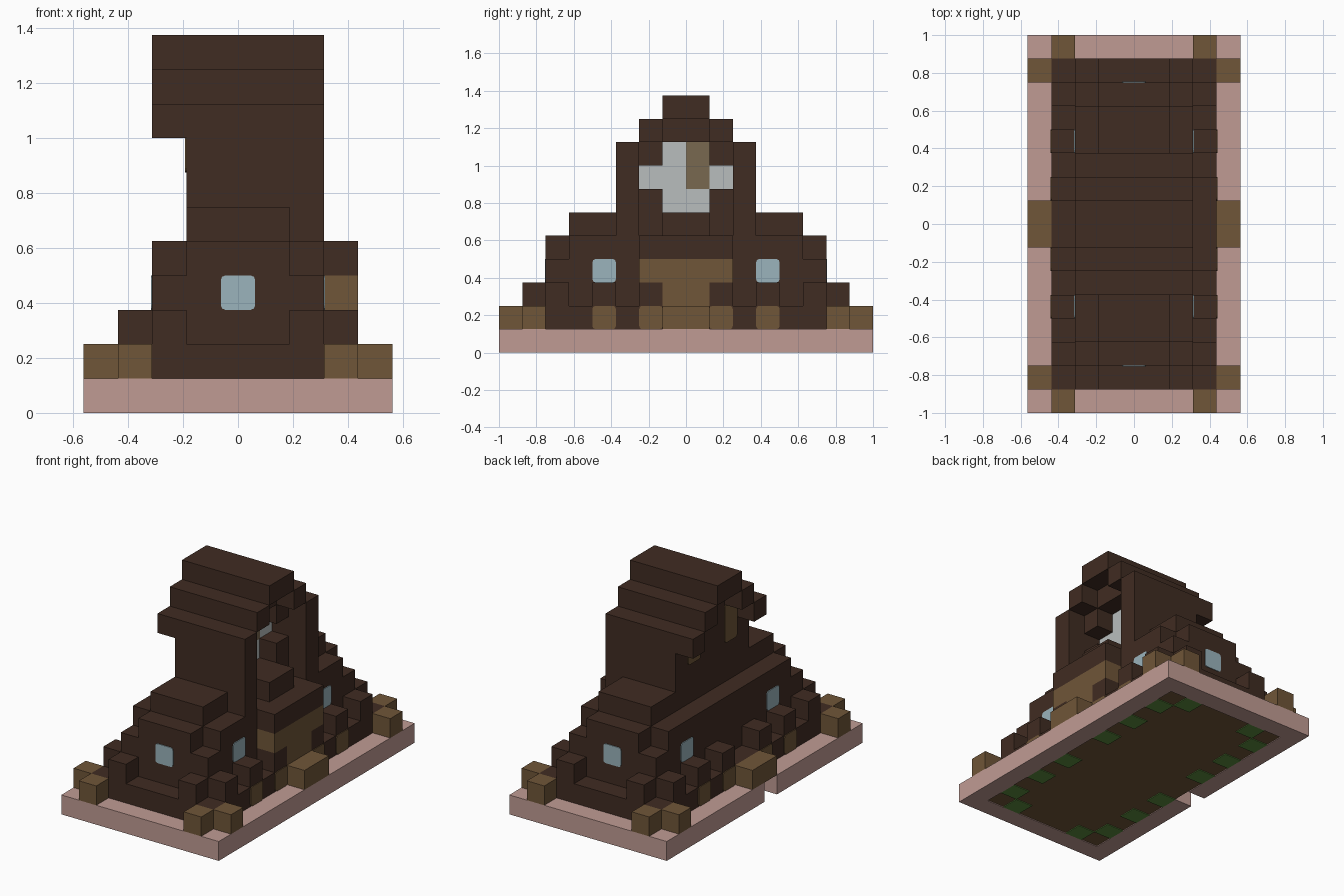
import bpy, bmesh
from mathutils import Vector

cube = bpy.data.objects.get("Cube")
if cube:
    bpy.data.objects.remove(cube)

U = 0.125      # edge of one block
T = 0.04       # thickness of painted plates, in blocks


def material(name, r, g, b):
    m = bpy.data.materials.new(name)
    m.use_nodes = True
    m.diffuse_color = (r, g, b, 1)
    m.node_tree.nodes["Principled BSDF"].inputs["Base Color"].default_value = (r, g, b, 1)
    return m


PINK = material("pink_stone", 0.53, 0.33, 0.295)
BROWN = material("dark_brown", 0.051, 0.025, 0.016)
WOOD = material("wood", 0.162, 0.093, 0.040)
BLUE = material("window_blue", 0.328, 0.456, 0.503)
GREY = material("pale_glass", 0.485, 0.515, 0.515)
OLIVE = material("olive_wood", 0.188, 0.138, 0.080)
GREEN = material("grass_green", 0.107, 0.254, 0.048)


def part(name, mat, boxes, mirror="", round_axis=None):
    """Boxes are (x0, x1, y0, y1, z0, z1) in blocks, copied across the mirror axes."""
    boxes = list(boxes)
    if "x" in mirror:
        boxes += [(-b[1], -b[0], *b[2:]) for b in boxes]
    if "y" in mirror:
        boxes += [(*b[:2], -b[3], -b[2], *b[4:]) for b in boxes]
    bm = bmesh.new()
    for x0, x1, y0, y1, z0, z1 in boxes:
        verts = bmesh.ops.create_cube(bm, size=1)["verts"]
        size = Vector((x1 - x0, y1 - y0, z1 - z0)) * U
        mid = Vector((x0 + x1, y0 + y1, z0 + z1)) * U / 2
        for v in verts:
            v.co = Vector(a * s for a, s in zip(v.co, size)) + mid
    if round_axis is not None:
        # soften the corners of a plate around its thin axis
        edges = [e for e in bm.edges
                 if abs((e.verts[0].co - e.verts[1].co).normalized()[round_axis]) > 0.9]
        bmesh.ops.bevel(bm, geom=edges, offset=0.016, segments=2,
                        profile=0.5, affect='EDGES')
    mesh = bpy.data.meshes.new(name)
    bm.to_mesh(mesh)
    bm.free()
    mesh.materials.append(mat)
    obj = bpy.data.objects.new(name, mesh)
    bpy.context.collection.objects.link(obj)
    return obj


# Ground: stone border with one block missing, soil inside, grass underneath
part("stone_border", PINK, [
    (3.5, 4.5, -8, 8, 0, 1),
    (-4.5, -3.5, 0, 8, 0, 1), (-4.5, -3.5, -8, -1, 0, 1),
    (-3.5, 3.5, 7, 8, 0, 1), (-3.5, 3.5, -8, -7, 0, 1)])
part("soil", WOOD, [(-3.5, 3.5, -7, 7, T, 1)])
part("grass_patches", GREEN,
     [(2.5, 3.5, y, y + 1, 0, T) for y in (1, 3, 5)] + [(1.5, 2.5, 6, 7, 0, T)], "xy")

# Long house with stepped ends
part("house_footing", BROWN, [(-3.5, 3.5, -7, 7, 1, 2)])
part("house_walls", BROWN, [(-2.5, 2.5, -6, 6, 2, 4)])
part("house_roof", BROWN, [
    (-2.5, 2.5, -5, 5, 4, 5),
    (-1.5, 1.5, -6, 6, 4, 5),
    (-1.5, 1.5, -5, 5, 5, 6)])
part("buttresses", BROWN,
     [(2.5, 3.5, y, y + 1, 2, 3) for y in (1, 3, 5)] + [(1.5, 2.5, 6, 7, 2, 3)], "xy")

# Timber details
part("corner_logs", WOOD, [(2.5, 3.5, 7, 8, 1, 2), (3.5, 4.5, 6, 7, 1, 2)], "xy")
part("door_steps", WOOD, [(3.5, 4.5, -1, 1, 1, 2)], "x")
part("buttress_panels", WOOD,
     [(3.5, 3.5 + T, y, y + 1, 1, 2) for y in (1, 3)], "xy", 0)
part("door", WOOD, [(2.5, 3.5, -1, 1, 2, 3), (2.5, 3.5, -2, 2, 3, 4)])
part("door_lintel", BROWN, [(2.5, 3.5, -2, 2, 4, 5)])

# House windows
part("side_windows", BLUE, [(2.5, 2.5 + T, 3, 4, 3, 4)], "xy", 0)
part("end_windows", BLUE, [(-0.5, 0.5, 6, 6 + T, 3, 4)], "y", 1)

# Tower with stepped roof overhanging the rear wall
part("tower_core", BROWN, [(-1.5, 0.5, -2, 2, 5, 9), (-1.5, 1.5, -1, 1, 9, 10)])
part("tower_sill", BROWN, [(0.5, 1.5, -2, 2, 5, 6), (1.5, 2.5, -1, 1, 5, 6)])
part("tower_end_walls", BROWN, [(-1.5, 2.5, 2, 3, 5, 8)], "y")
part("tower_window_corners", BROWN,
     [(0.5, 1.5, 1, 2, z, z + 1) for z in (6, 8)], "y")
part("tower_roof_steps", BROWN,
     [(-2.5, 2.5, 2, 3, 8, 9), (-2.5, 2.5, 1, 2, 9, 10)], "y")
part("tower_ridge", BROWN, [(-2.5, 2.5, -1, 1, 10, 11)])

# Tower window and shutters
part("tower_glass", GREY, [
    (0.5, 0.5 + T, -1, 1, 6, 9),
    (0.5, 0.5 + T, 1, 2, 7, 8), (0.5, 0.5 + T, -2, -1, 7, 8)])
part("tower_window_panel", OLIVE, [(0.5, 0.5 + 1.5 * T, 0, 1, 7, 9)])
part("tower_shutters", WOOD, [(-1.5 - T, -1.5, 1, 2, 7, 9)], "y", 0)
